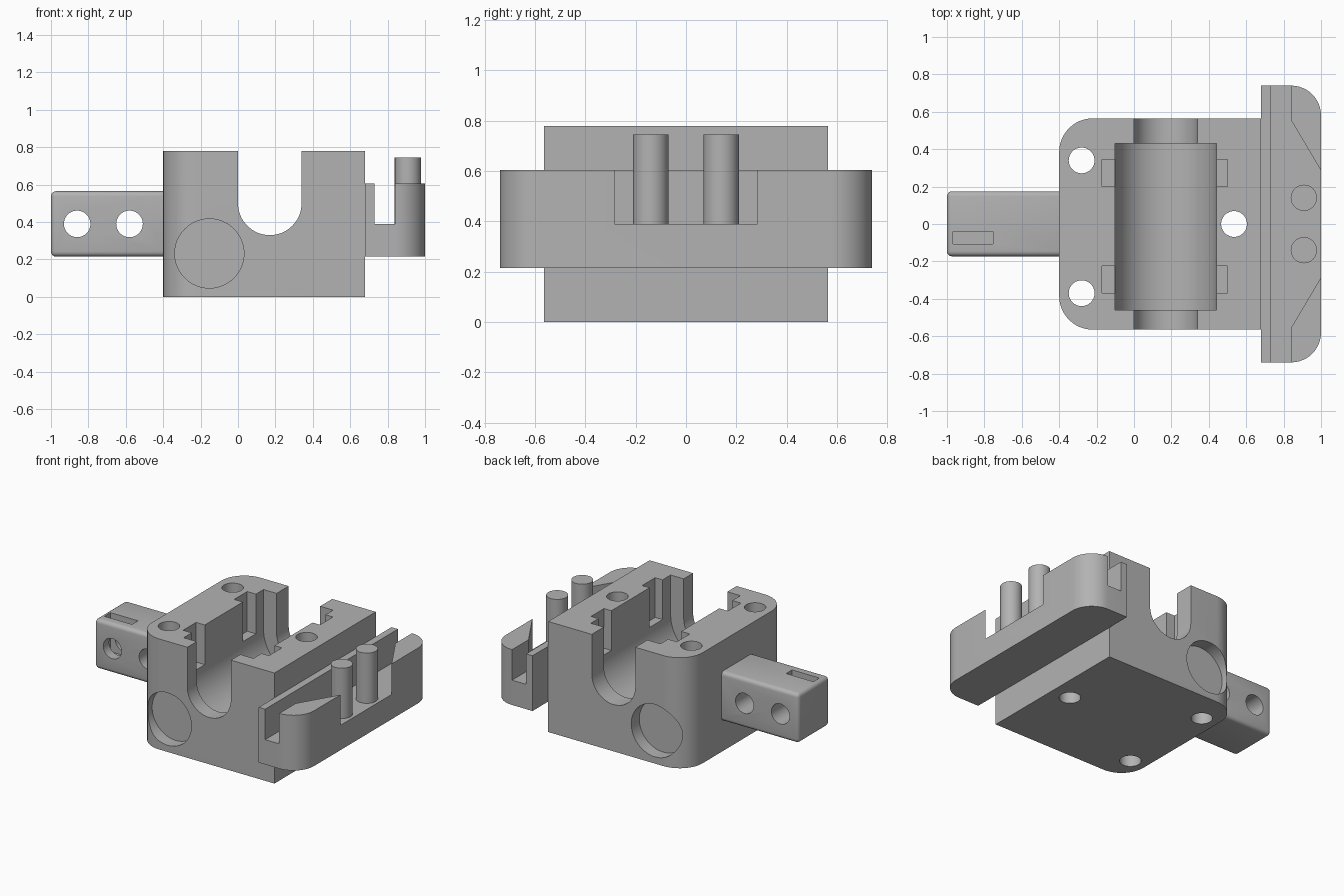
import bpy, bmesh, math

if "Cube" in bpy.data.objects:
    bpy.data.objects.remove(bpy.data.objects["Cube"], do_unlink=True)

grey = bpy.data.materials.new("plain grey")
grey.use_nodes = True
grey.diffuse_color = (0.45, 0.45, 0.45, 1)
grey.node_tree.nodes["Principled BSDF"].inputs["Base Color"].default_value = grey.diffuse_color


def arc(cx, cy, r, start, end, steps):
    """Points of a circular arc, angles in degrees."""
    angles = [math.radians(start + (end - start) * i / steps) for i in range(steps + 1)]
    return [(cx + r * math.cos(a), cy + r * math.sin(a)) for a in angles]


def prism(name, outline, lo, hi, axis="z"):
    """Extrude an outline: xy points along z, or xz points along y."""
    bm = bmesh.new()
    place = (lambda p, d: (p[0], p[1], d)) if axis == "z" else (lambda p, d: (p[0], d, p[1]))
    face = bm.faces.new([bm.verts.new(place(p, lo)) for p in outline])
    moved = bmesh.ops.extrude_face_region(bm, geom=[face])["geom"]
    shift = place((0, 0), hi - lo)
    bmesh.ops.translate(bm, vec=shift, verts=[v for v in moved if isinstance(v, bmesh.types.BMVert)])
    bmesh.ops.recalc_face_normals(bm, faces=bm.faces)
    mesh = bpy.data.meshes.new(name)
    bm.to_mesh(mesh)
    bm.free()
    mesh.materials.append(grey)
    obj = bpy.data.objects.new(name, mesh)
    bpy.context.collection.objects.link(obj)
    return obj


def box(name, x0, x1, y0, y1, z0, z1):
    return prism(name, [(x0, y0), (x1, y0), (x1, y1), (x0, y1)], z0, z1)


def cylinder(name, a, b, r, lo, hi, axis="z"):
    return prism(name, arc(a, b, r, 0, 360, 48)[:-1], lo, hi, axis)


def apply(obj, mod):
    with bpy.context.temp_override(object=obj, active_object=obj):
        bpy.ops.object.modifier_apply(modifier=mod.name)


def cut(obj, cutters):
    for cutter in cutters:
        mod = obj.modifiers.new("cut", "BOOLEAN")
        mod.operation, mod.solver, mod.object = "DIFFERENCE", "EXACT", cutter
        apply(obj, mod)
        bpy.data.objects.remove(cutter, do_unlink=True)


def trough(name, r, y0, y1):
    """Round-bottomed channel, open at the top."""
    outline = arc(0.17, 0.5, r, 180, 360, 32) + [(0.17 + r, 1), (0.17 - r, 1)]
    return prism(name, outline, y0, y1, "y")


# Main block with two rounded corners
W = 0.565
block = prism("main_block",
              [(0.68, -W), (0.68, W)]
              + arc(-0.22, W - 0.18, 0.18, 90, 180, 12)
              + arc(-0.22, 0.18 - W, 0.18, 180, 270, 12), 0, 0.78)

# Rod channel, wider bearing pocket and strap slots
cut(block, [trough("channel_cutter", 0.17, -1, 1), trough("pocket_cutter", 0.272, -0.46, 0.43)])
cut(block, [box("strap_cutter", -0.17, 0.5, y, y + 0.145, 0.5, 1) for y in (-0.37, 0.2)])

# Vertical screw holes and round side recesses
cut(block, [cylinder("screw_cutter", x, y, 0.069, -1, 2)
            for x, y in ((-0.28, 0.34), (-0.28, -0.37), (0.535, 0))])
cut(block, [cylinder("recess_cutter", -0.153, 0.232, 0.185, lo, hi, "y")
            for lo, hi in ((-1, 0.09 - W), (W - 0.09, 1))])

# Side plate with rounded outer corners, long groove and flared central opening
L, R = 0.74, 0.16
plate = prism("side_plate",
              [(0.68, L), (0.68, -L)]
              + arc(1 - R, R - L, R, 270, 360, 12)
              + arc(1 - R, L - R, R, 0, 90, 12), 0.215, 0.605)
opening = [(0.73, -1), (0.84, -1), (0.84, -0.555), (1, -0.285), (1.1, -0.285),
           (1.1, 0.285), (1, 0.285), (0.84, 0.555), (0.84, 1), (0.73, 1)]
cut(plate, [prism("groove_cutter", opening, 0.39, 1)])

# Pegs standing in the opening
pegs = [cylinder(side + "_peg", 0.908, y, 0.07, 0.38, 0.745)
        for side, y in (("front", -0.14), ("back", 0.14))]

# Bar with softened edges, cross holes and a blind nut slot
bar = box("mounting_bar", -1, -0.36, -0.173, 0.175, 0.215, 0.565)
bevel = bar.modifiers.new("soft_edges", "BEVEL")
bevel.width, bevel.segments = 0.027, 4
apply(bar, bevel)
cut(bar, [cylinder("cross_hole_cutter", x, 0.39, 0.071, -1, 1, "y") for x in (-0.86, -0.58)])
cut(bar, [box("nut_slot_cutter", -0.967, -0.753, -0.107, -0.04, 0.29, 1)])

# Smooth curved faces, keep crisp edges
parts = [block, plate, bar] + pegs
bpy.ops.object.select_all(action="DESELECT")
for part in parts:
    part.select_set(True)
bpy.context.view_layer.objects.active = block
bpy.ops.object.shade_smooth_by_angle(angle=math.radians(30))
